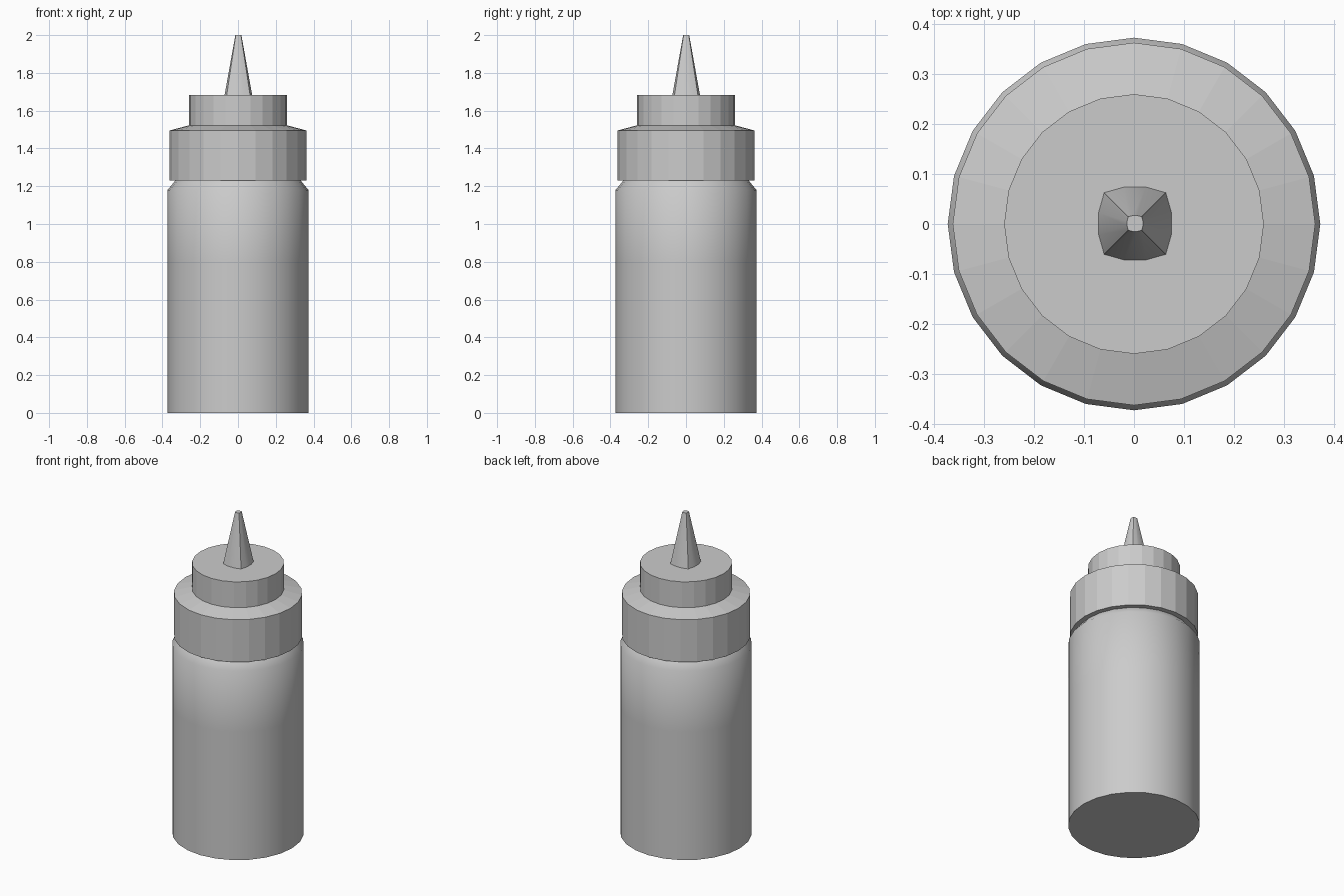
import bpy, bmesh, math

if "Cube" in bpy.data.objects:
    bpy.data.objects.remove(bpy.data.objects["Cube"])

SIDES = 24


def ring_points(radius, n=SIDES):
    return [(radius * math.cos(2 * math.pi * i / n),
             radius * math.sin(2 * math.pi * i / n)) for i in range(n)]


def loft(name, sections, cap_bottom=True, cap_top=True, smooth_angle=None):
    """Skin a stack of (outline, z) sections."""
    bm = bmesh.new()
    rings = [[bm.verts.new((x, y, z)) for x, y in pts] for pts, z in sections]
    for low, high in zip(rings, rings[1:]):
        n = len(low)
        for i in range(n):
            j = (i + 1) % n
            bm.faces.new((low[i], low[j], high[j], high[i]))
    if cap_bottom:
        bm.faces.new(rings[0][::-1])
    if cap_top:
        bm.faces.new(rings[-1])
    mesh = bpy.data.meshes.new(name)
    bm.to_mesh(mesh)
    bm.free()
    obj = bpy.data.objects.new(name, mesh)
    bpy.context.collection.objects.link(obj)
    if smooth_angle is not None:
        bpy.ops.object.select_all(action='DESELECT')
        obj.select_set(True)
        bpy.context.view_layer.objects.active = obj
        bpy.ops.object.shade_smooth_by_angle(angle=math.radians(smooth_angle))
    return obj


def turned(name, profile, **kw):
    return loft(name, [(ring_points(r), z) for r, z in profile], **kw)


# Smooth bottle body with a sloped shoulder running into the cap
turned("bottle_body", [(0.373, 0), (0.373, 0.8), (0.373, 1.18), (0.332, 1.23)],
       cap_top=False, smooth_angle=60)

# Faceted two-step screw cap
turned("screw_cap", [(0.363, 1.23), (0.363, 1.495), (0.26, 1.522), (0.26, 1.683)])


# Tapered nozzle with a rounded-square section
def nozzle_outline(half):
    corner, mid = 0.845 * half, 0.3 * half
    quarter = [(half, -mid), (half, mid), (corner, corner)]
    pts = []
    for k in range(4):
        c, s = ((1, 0), (0, 1), (-1, 0), (0, -1))[k]
        pts += [(0.002 + c * x - s * y, 0.001 + s * x + c * y) for x, y in quarter]
    return pts


loft("nozzle", [(nozzle_outline(0.073), 1.683), (nozzle_outline(0.016), 2.0)],
     cap_bottom=False, smooth_angle=30)
